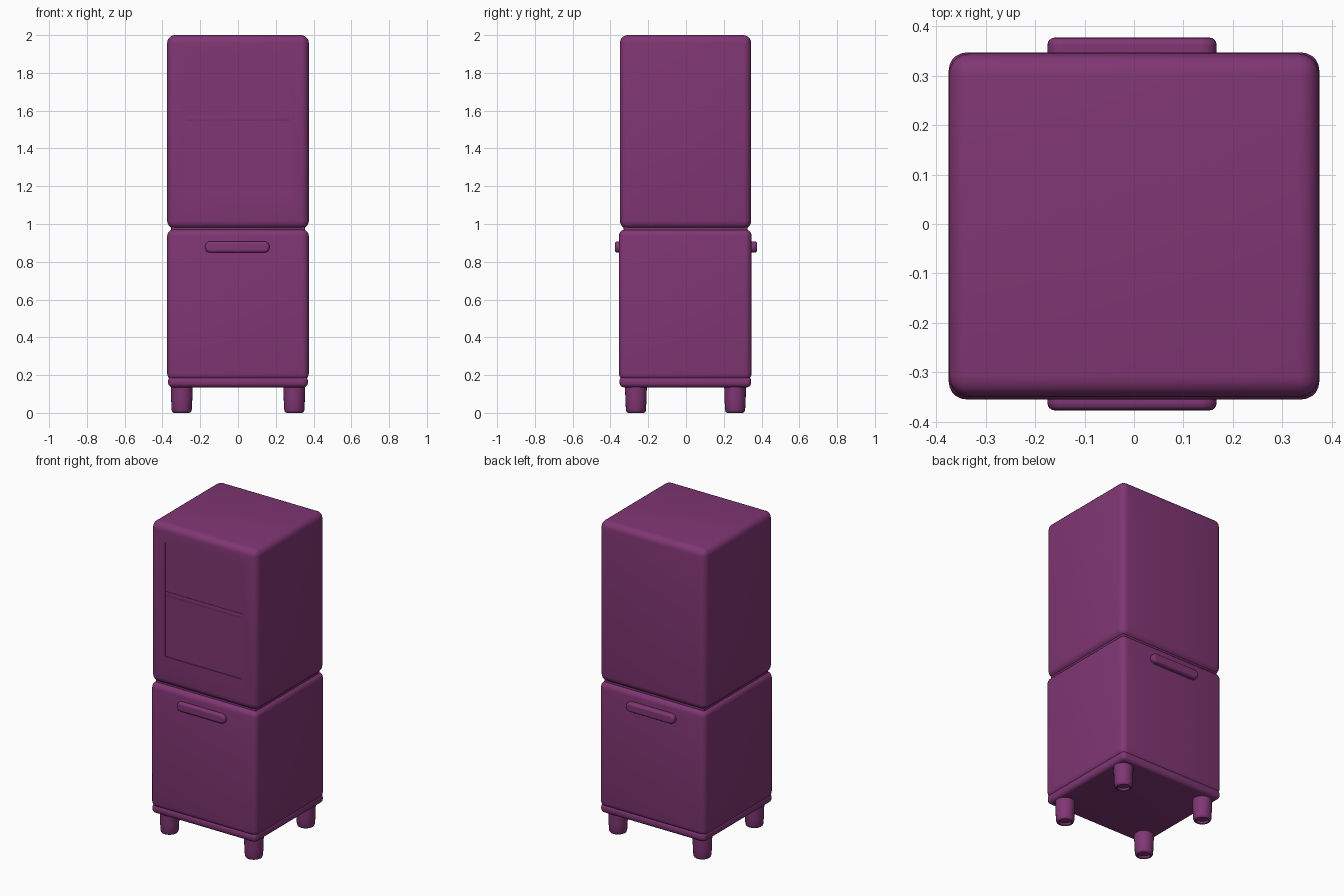
import bpy, bmesh, math

if "Cube" in bpy.data.objects:
    bpy.data.objects.remove(bpy.data.objects["Cube"])

plum = bpy.data.materials.new("plum purple")
plum.diffuse_color = (0.216, 0.037, 0.172, 1)
plum.use_nodes = True
plum.node_tree.nodes["Principled BSDF"].inputs["Base Color"].default_value = plum.diffuse_color


def finish(ob, angle=40):
    ob.data.materials.clear()
    ob.data.materials.append(plum)
    bpy.ops.object.select_all(action='DESELECT')
    ob.select_set(True)
    bpy.context.view_layer.objects.active = ob
    bpy.ops.object.shade_smooth_by_angle(angle=math.radians(angle))


def rounded_box(name, x, y, z, radius, segments=5):
    """Box spanning the (min, max) ranges, with all edges rounded."""
    bm = bmesh.new()
    bmesh.ops.create_cube(bm, size=1)
    for v in bm.verts:
        v.co = [(r[0] + r[1]) / 2 + c * (r[1] - r[0]) for c, r in zip(v.co, (x, y, z))]
    if radius:
        bmesh.ops.bevel(bm, geom=bm.edges[:], offset=radius, segments=segments,
                        profile=0.5, affect='EDGES', clamp_overlap=True)
    me = bpy.data.meshes.new(name)
    bm.to_mesh(me)
    bm.free()
    ob = bpy.data.objects.new(name, me)
    bpy.context.collection.objects.link(ob)
    finish(ob)
    return ob


def lathe(name, profile, cx, cy, sides=24):
    """Spin a (radius, height) profile about a vertical axis."""
    bm = bmesh.new()
    rings = [[bm.verts.new((cx + r * math.cos(2 * math.pi * i / sides),
                            cy + r * math.sin(2 * math.pi * i / sides), z))
              for i in range(sides)] for r, z in profile]
    for a, b in zip(rings, rings[1:]):
        for i in range(sides):
            j = (i + 1) % sides
            bm.faces.new((a[i], a[j], b[j], b[i]))
    bm.faces.new(rings[0][::-1])
    bm.faces.new(rings[-1])
    bmesh.ops.recalc_face_normals(bm, faces=bm.faces[:])
    me = bpy.data.meshes.new(name)
    bm.to_mesh(me)
    bm.free()
    ob = bpy.data.objects.new(name, me)
    bpy.context.collection.objects.link(ob)
    finish(ob, 50)
    return ob


# Cabinet carcass: upper and lower boxes, neck between them, base plinth
upper = rounded_box("upper_cabinet", (-0.375, 0.375), (-0.35, 0.345), (0.975, 2.0), 0.042)
rounded_box("lower_cabinet", (-0.375, 0.375), (-0.355, 0.347), (0.172, 0.972), 0.036)
rounded_box("neck", (-0.355, 0.355), (-0.33, 0.325), (0.94, 1.01), 0.01, 2)
rounded_box("base_plinth", (-0.37, 0.37), (-0.352, 0.345), (0.135, 0.195), 0.025)

# Shallow window recess in the upper door
cutter = rounded_box("window_cutter", (-0.27, 0.27), (-0.40, -0.344), (1.16, 1.89), 0)
cut = upper.modifiers.new("window", 'BOOLEAN')
cut.operation = 'DIFFERENCE'
cut.solver = 'EXACT'
cut.object = cutter
bpy.context.view_layer.objects.active = upper
bpy.ops.object.modifier_apply(modifier="window")
bpy.data.objects.remove(cutter)
finish(upper)

# Faint shelf edge behind the window
rounded_box("window_shelf", (-0.27, 0.27), (-0.347, -0.340), (1.545, 1.575), 0.002, 2)

# Pull handles on the front and back
for name, y in (("front_handle", (-0.377, -0.325)), ("back_handle", (0.325, 0.377))):
    handle = rounded_box(name, (-0.175, 0.167), y, (0.848, 0.908), 0)
    bm = bmesh.new()
    bm.from_mesh(handle.data)
    depth_edges = [e for e in bm.edges if abs(e.verts[0].co.y - e.verts[1].co.y) > 0.01]
    bmesh.ops.bevel(bm, geom=depth_edges, offset=0.029, segments=6, profile=0.5, affect='EDGES')
    side = 1 if y[0] > 0 else -1
    rim = [e for e in bm.edges if all(side * v.co.y > 0.37 for v in e.verts)]
    bmesh.ops.bevel(bm, geom=rim, offset=0.014, segments=4, profile=0.5, affect='EDGES')
    bm.to_mesh(handle.data)
    bm.free()
    finish(handle)

# Four tapered feet with hollowed undersides
foot = [(0.034, 0.016), (0.036, 0.003), (0.041, 0.0), (0.049, 0.004), (0.053, 0.014),
        (0.056, 0.07), (0.058, 0.15)]
for sx, side in ((-1, "left"), (1, "right")):
    for cy, end in ((-0.265, "front"), (0.26, "back")):
        lathe(f"{end}_{side}_leg", foot, sx * 0.298, cy)
